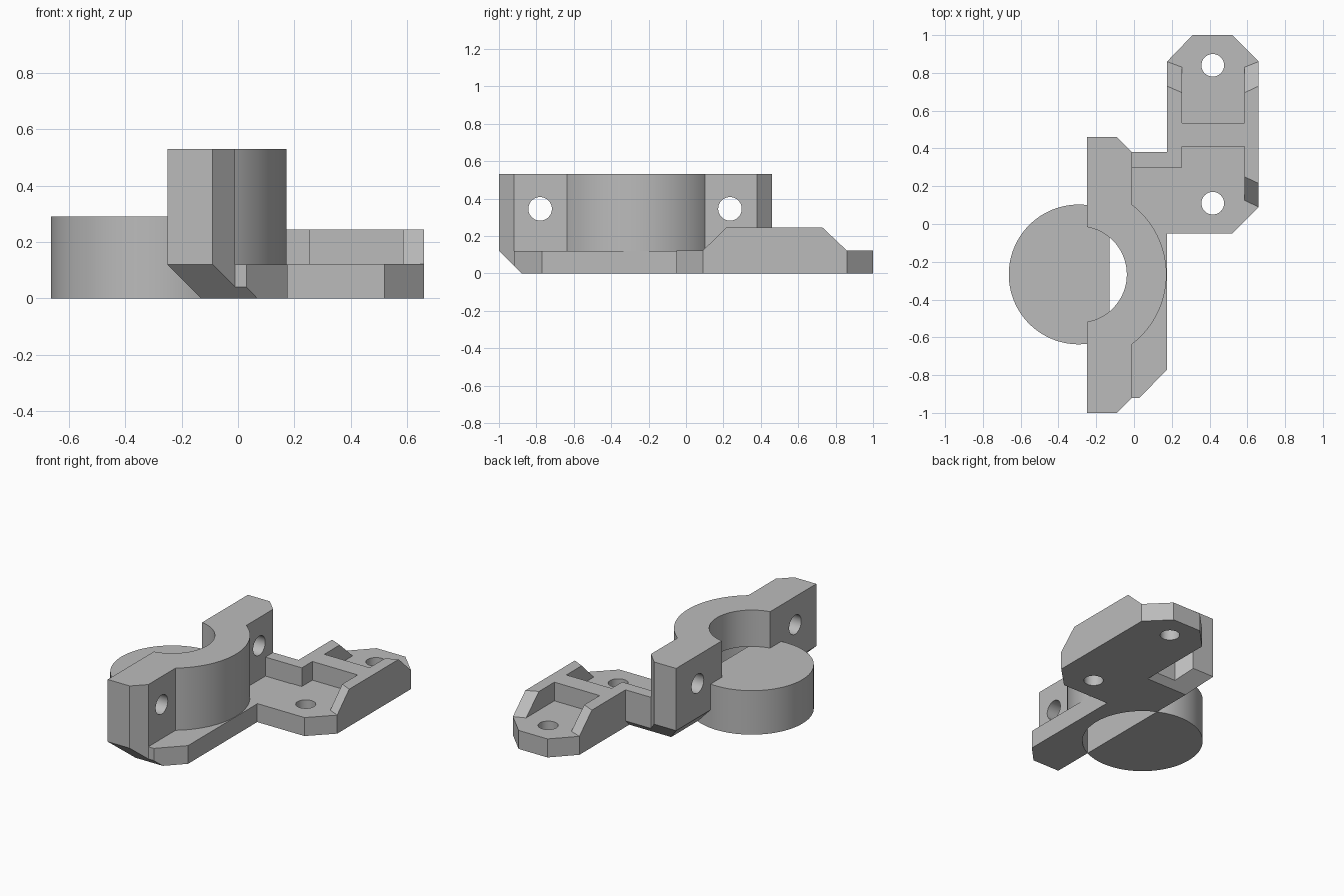
import bpy, bmesh, math

old = bpy.data.objects.get("Cube")
if old:
    bpy.data.objects.remove(old, do_unlink=True)

grey = bpy.data.materials.new("plain_grey")
grey.use_nodes = True
COLOUR = (0.5, 0.5, 0.5, 1)
grey.diffuse_color = COLOUR
grey.node_tree.nodes["Principled BSDF"].inputs["Base Color"].default_value = COLOUR

CX, CY = -0.293, -0.267   # axis of the clamp ring


def loft(name, lower, upper):
    """Solid between two rings of 3D points."""
    bm = bmesh.new()
    a = [bm.verts.new(p) for p in lower]
    b = [bm.verts.new(p) for p in upper]
    bm.faces.new(a)
    bm.faces.new(b)
    n = len(a)
    for i in range(n):
        j = (i + 1) % n
        bm.faces.new((a[i], a[j], b[j], b[i]))
    bmesh.ops.recalc_face_normals(bm, faces=bm.faces)
    mesh = bpy.data.meshes.new(name)
    bm.to_mesh(mesh)
    bm.free()
    mesh.materials.append(grey)
    obj = bpy.data.objects.new(name, mesh)
    bpy.context.collection.objects.link(obj)
    return obj


def prism(name, outline, z0, z1):
    return loft(name, [(x, y, z0) for x, y in outline], [(x, y, z1) for x, y in outline])


def box(name, x0, x1, y0, y1, z0, z1):
    return prism(name, [(x0, y0), (x1, y0), (x1, y1), (x0, y1)], z0, z1)


def arc(r, cut_x, right=True, n=72):
    """Circle segment about the clamp axis on one side of the line x = cut_x."""
    half = math.acos((cut_x - CX) / r)
    start, sweep = (-half, 2 * half) if right else (half, 2 * (math.pi - half))
    return [(CX + r * math.cos(start + sweep * i / n),
             CY + r * math.sin(start + sweep * i / n)) for i in range(n + 1)]


def circle(x, y, r, n=40):
    return [(x + r * math.cos(math.tau * i / n), y + r * math.sin(math.tau * i / n))
            for i in range(n)]


def combine(target, tool, operation):
    mod = target.modifiers.new("join", 'BOOLEAN')
    mod.operation, mod.solver, mod.object = operation, 'EXACT', tool
    bpy.context.view_layer.objects.active = target
    bpy.ops.object.modifier_apply(modifier=mod.name)
    bpy.data.objects.remove(tool, do_unlink=True)


# Clamp block with bevelled tab ends
bracket = prism("clamp_bracket", [(-.25, -1), (-.09, -1), (-.01, -.92), (-.01, .38),
                                  (-.09, .46), (-.25, .46)], 0, .53)
# Base flange, half ring and back wall
combine(bracket, prism("flange", [(-.2, -.92), (.03, -.92), (.175, -.77), (.175, .38),
                                  (-.2, .38)], 0, .12), 'UNION')
combine(bracket, prism("half_ring", arc(.465, -.2), .05, .53), 'UNION')
combine(bracket, box("back_wall", -.1, .175, .30, .38, .05, .245), 'UNION')

# Sloped undersides at both ends and along the open side
for end, s in ((-1, -1), (.46, 1)):
    tri = [(end + s * .1, -.1), (end + s * .1, .22), (end - s * .22, -.1)]
    combine(bracket, loft("end_slope", [(-.5, y, z) for y, z in tri],
                          [(.5, y, z) for y, z in tri]), 'DIFFERENCE')
tri = [(-.35, -.1), (-.35, .22), (-.03, -.1)]
combine(bracket, loft("side_slope", [(x, -1.2, z) for x, z in tri],
                      [(x, .7, z) for x, z in tri]), 'DIFFERENCE')

# Bore, lower pocket and bolt holes
combine(bracket, prism("bore", circle(CX, CY, .255, 80), -.1, .7), 'DIFFERENCE')
combine(bracket, prism("pocket", arc(.37, -.13), -.1, .29), 'DIFFERENCE')
for y in (-.78, .235):
    ring = circle(y, .345, .063)
    combine(bracket, loft("bolt_hole", [(-.5, a, b) for a, b in ring],
                          [(.14, a, b) for a, b in ring]), 'DIFFERENCE')

# Mounting plate
plate = prism("mounting_plate", [(.175, -.05), (.52, -.05), (.66, .09), (.66, .86), (.52, 1),
                                 (.31, 1), (.175, .86)], 0, .122)
# Side rails with skewed sloping ends
combine(plate, loft("outer_rail",
                    [(.585, .125, .122), (.66, .09, .122), (.66, .86, .122), (.585, .83, .122)],
                    [(.585, .25, .245), (.66, .215, .245), (.66, .73, .245), (.585, .695, .245)]),
        'UNION')
combine(plate, loft("inner_rail",
                    [(.175, .3, .122), (.255, .3, .122), (.255, .83, .122), (.175, .86, .122)],
                    [(.175, .3, .245), (.255, .3, .245), (.255, .695, .245), (.175, .73, .245)]),
        'UNION')
combine(plate, box("crossbar", .22, .62, .41, .535, .06, .245), 'UNION')
for y in (.11, .84):
    combine(plate, prism("screw_hole", circle(.417, y, .06), -.1, .3), 'DIFFERENCE')

# Round foot beside the clamp, flat where it meets the pocket
foot = prism("round_foot", arc(.37, -.13, right=False), 0, .29)

for obj in (bracket, plate, foot):
    bpy.ops.object.select_all(action='DESELECT')
    obj.select_set(True)
    bpy.context.view_layer.objects.active = obj
    bpy.ops.object.shade_smooth_by_angle(angle=math.radians(25))
